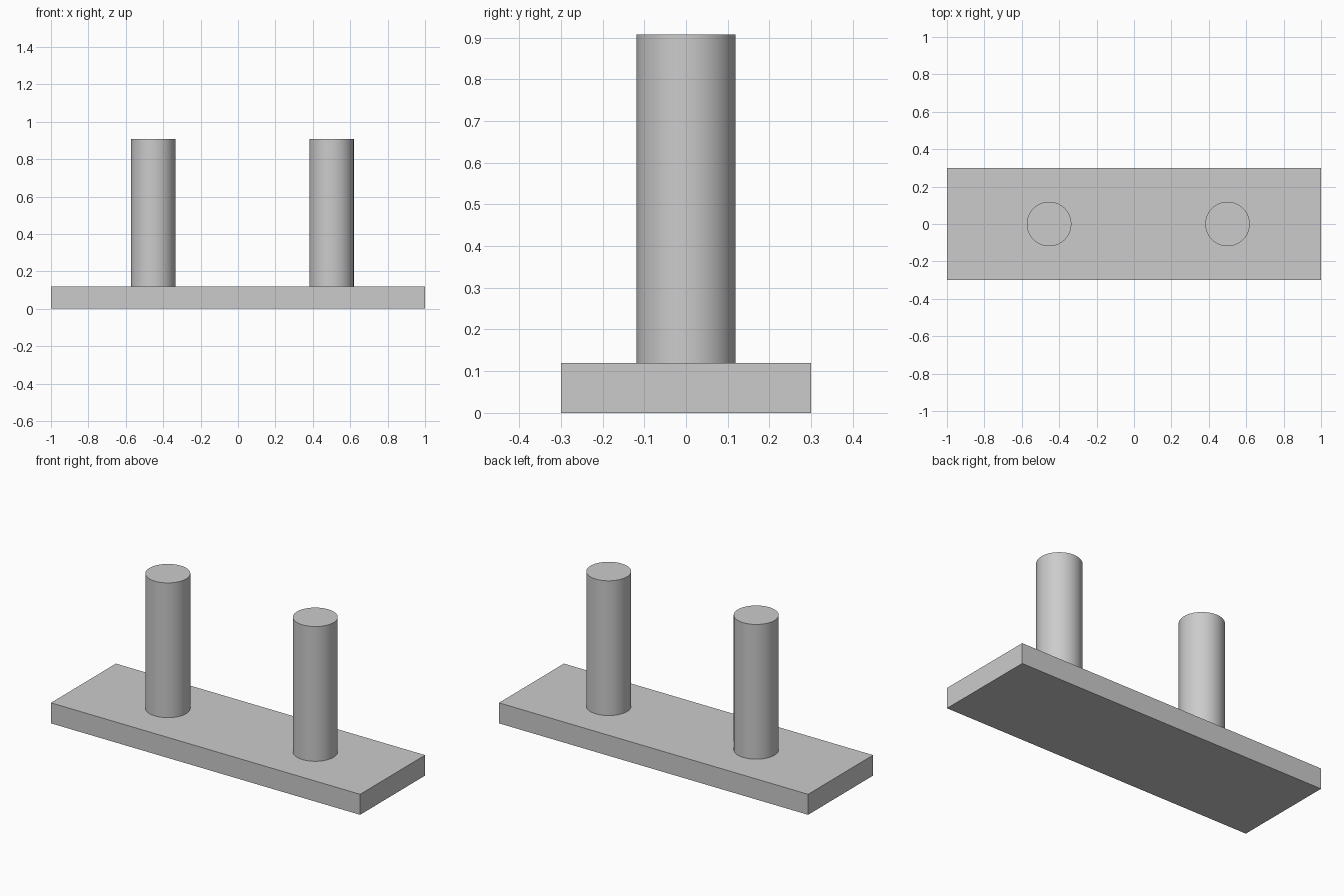
import bpy
import math

cube = bpy.data.objects.get("Cube")
if cube:
    bpy.data.objects.remove(cube, do_unlink=True)

# Single plain grey
grey = bpy.data.materials.new("light_grey")
grey.use_nodes = True
colour = (0.6, 0.6, 0.6, 1)
grey.diffuse_color = colour
grey.node_tree.nodes["Principled BSDF"].inputs["Base Color"].default_value = colour

BASE_H = 0.12
TOP = 0.908
RADIUS = 0.119


def finish(name):
    obj = bpy.context.object
    obj.name = name
    obj.data.materials.append(grey)
    return obj


# Flat base plate
bpy.ops.mesh.primitive_cube_add(size=1, location=(0, 0, BASE_H / 2))
base = finish("base_plate")
base.scale = (2, 0.6, BASE_H)
bpy.ops.object.transform_apply(location=False, rotation=False, scale=True)

# Two upright round pegs, slightly off centre as a pair
for name, x in (("right_peg", -0.454), ("left_peg", 0.5)):
    bpy.ops.mesh.primitive_cylinder_add(
        vertices=64, radius=RADIUS, depth=TOP - BASE_H,
        location=(x, 0, (TOP + BASE_H) / 2))
    finish(name)
    bpy.ops.object.shade_smooth_by_angle(angle=math.radians(30))
